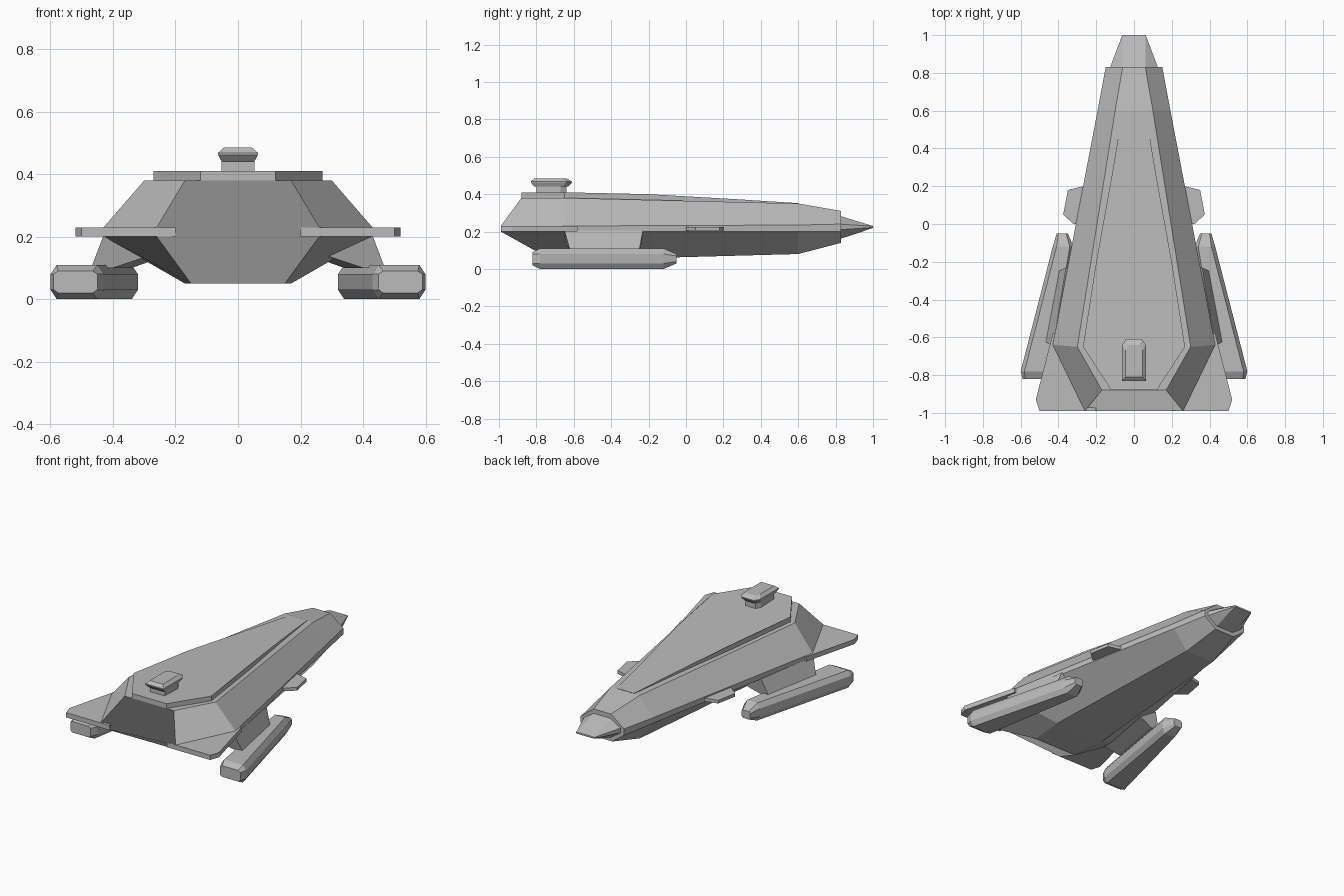
import bpy, bmesh

if "Cube" in bpy.data.objects:
    bpy.data.objects.remove(bpy.data.objects["Cube"], do_unlink=True)

grey = bpy.data.materials.new("hull grey")
grey.use_nodes = True
colour = (0.5, 0.5, 0.5, 1)
grey.diffuse_color = colour
grey.node_tree.nodes["Principled BSDF"].inputs["Base Color"].default_value = colour


def loft(name, rings, mirror=False):
    """Skin equal-length rings of points and cap both ends."""
    bm = bmesh.new()
    loops = [[bm.verts.new(p) for p in ring] for ring in rings]
    n = len(loops[0])
    for a, b in zip(loops, loops[1:]):
        for i in range(n):
            j = (i + 1) % n
            bm.faces.new((a[i], a[j], b[j], b[i]))
    bm.faces.new(loops[0])
    bm.faces.new(loops[-1])
    bmesh.ops.remove_doubles(bm, verts=bm.verts, dist=0.0005)
    bmesh.ops.recalc_face_normals(bm, faces=bm.faces)
    mesh = bpy.data.meshes.new(name)
    bm.to_mesh(mesh)
    bm.free()
    mesh.materials.append(grey)
    obj = bpy.data.objects.new(name, mesh)
    bpy.context.collection.objects.link(obj)
    if mirror:
        obj.modifiers.new("Mirror", 'MIRROR')
    return obj


def slab(name, outline, z0, z1, mirror=False):
    return loft(name, [[(x, y, z) for x, y in outline] for z in (z0, z1)], mirror)


def both_sides(half):
    """Close a half outline, given on +x, across the centre plane."""
    return half + [(-p[0],) + tuple(p[1:]) for p in reversed(half)]


# Main hull: each station gives top edge, upper rim, lower rim and keel edge
stations = [
    [(.17, -.88, .38), (.26, -.99, .23), (.26, -.99, .20), (.15, -.72, .05)],
    [(.30, -.65, .38), (.43, -.64, .23), (.43, -.64, .20), (.17, -.50, .05)],
    [(.10, .60, .35), (.193, .60, .235), (.193, .60, .20), (.10, .60, .08)],
    [(.06, .83, .31), (.15, .83, .24), (.15, .83, .20), (.07, .83, .14)],
]
loft("hull", [both_sides(s) for s in stations])

# Wedge nose
nose = [
    [(.06, .82, .285), (.13, .82, .24), (.13, .82, .21), (.06, .82, .16)],
    [(.06, .90, .26), (.10, .90, .235), (.10, .90, .215), (.06, .90, .185)],
    [(.06, 1, .23), (.062, 1, .228), (.062, 1, .222), (.06, 1, .22)],
]
loft("nose", [both_sides(s) for s in nose])

# Raised roof plate, fading into the hull towards the nose
roof = both_sides([(.12, -.88, .41), (.27, -.65, .41), (.20, -.2, .40),
                   (.115, .27, .373), (.06, .60, .352)])
loft("roof_plate", [[(x, y, .34) for x, y, z in roof], roof])

# Rear wings and small forward fins
slab("rear_wing", [(.2, -.99), (.50, -.99), (.52, -.93), (.43, -.58), (.2, -.58)],
     .20, .23, True)
slab("forward_fin", [(.2, 0), (.32, 0), (.375, .05), (.35, .18), (.27, .20), (.2, .20)],
     .205, .225, True)

# Pylons joining the hull and the pods
loft("pylon", [
    [(.25, -.65, .15), (.43, -.65, .205), (.36, -.23, .205), (.20, -.23, .15)],
    [(.40, -.62, .10), (.47, -.62, .10), (.40, -.25, .10), (.34, -.25, .10)],
], True)


def pod_ring(y, x0, x1, z0, z1, cx, cz):
    return [(x0 + cx, y, z0), (x1 - cx, y, z0), (x1, y, z0 + cz), (x1, y, z1 - cz),
            (x1 - cx, y, z1), (x0 + cx, y, z1), (x0, y, z1 - cz), (x0, y, z0 + cz)]


# Splayed engine pods
loft("engine_pod", [
    pod_ring(-.82, .45, .59, .02, .09, .015, .01),
    pod_ring(-.78, .43, .60, 0, .11, .02, .03),
    pod_ring(-.12, .32, .43, 0, .11, .02, .03),
    pod_ring(-.05, .35, .41, .03, .08, .01, .01),
], True)


def cap_ring(w, y0, y1, z):
    return both_sides([(w, y0, z), (w, y1 - .03, z), (w * .65, y1, z)])


# Dorsal turret: stem and bevelled cap
loft("turret_stem", [cap_ring(.052, -.80, -.64, z) for z in (.39, .445)])
loft("turret_cap", [cap_ring(.052, -.81, -.63, .44), cap_ring(.064, -.83, -.61, .462),
                    cap_ring(.064, -.83, -.61, .468), cap_ring(.045, -.81, -.64, .485)])
